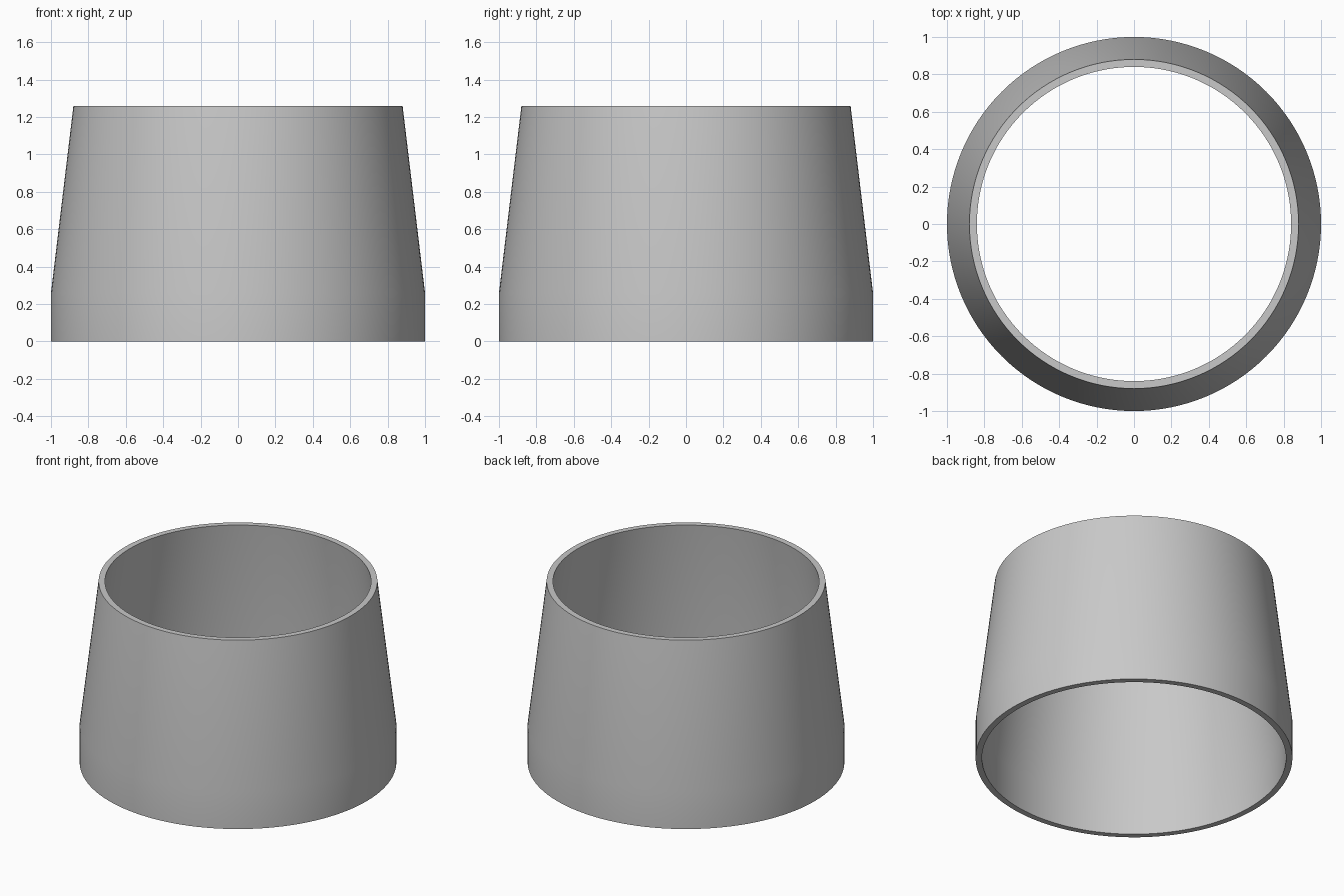
import bpy, bmesh, math

cube = bpy.data.objects.get("Cube")
if cube:
    bpy.data.objects.remove(cube, do_unlink=True)

# Plain grey material
grey = bpy.data.materials.new("light_grey")
grey.use_nodes = True
color = (0.58, 0.58, 0.58, 1)
grey.diffuse_color = color
grey.node_tree.nodes["Principled BSDF"].inputs["Base Color"].default_value = color

# Wall section: straight collar below, tapered sleeve above
height, bend, wall = 1.26, 0.26, 0.04
base_r, top_r = 1.0, 0.88
profile = [(base_r, 0), (base_r, bend), (top_r, height),
           (top_r - wall, height), (base_r - wall, bend), (base_r - wall, 0)]

# Revolve the closed section around the vertical axis
bm = bmesh.new()
verts = [bm.verts.new((r, 0, z)) for r, z in profile]
edges = [bm.edges.new((v, verts[(i + 1) % len(verts)])) for i, v in enumerate(verts)]
bmesh.ops.spin(bm, geom=verts + edges, cent=(0, 0, 0), axis=(0, 0, 1),
               angle=math.tau, steps=128, use_merge=False)
bmesh.ops.remove_doubles(bm, verts=bm.verts, dist=0.0005)
bmesh.ops.recalc_face_normals(bm, faces=bm.faces)
mesh = bpy.data.meshes.new("tapered_sleeve")
bm.to_mesh(mesh)
bm.free()
mesh.materials.append(grey)

sleeve = bpy.data.objects.new("tapered_sleeve", mesh)
bpy.context.collection.objects.link(sleeve)

# Smooth walls with crisp rims
bpy.ops.object.select_all(action="DESELECT")
sleeve.select_set(True)
bpy.context.view_layer.objects.active = sleeve
bpy.ops.object.shade_smooth_by_angle(angle=math.radians(30))
